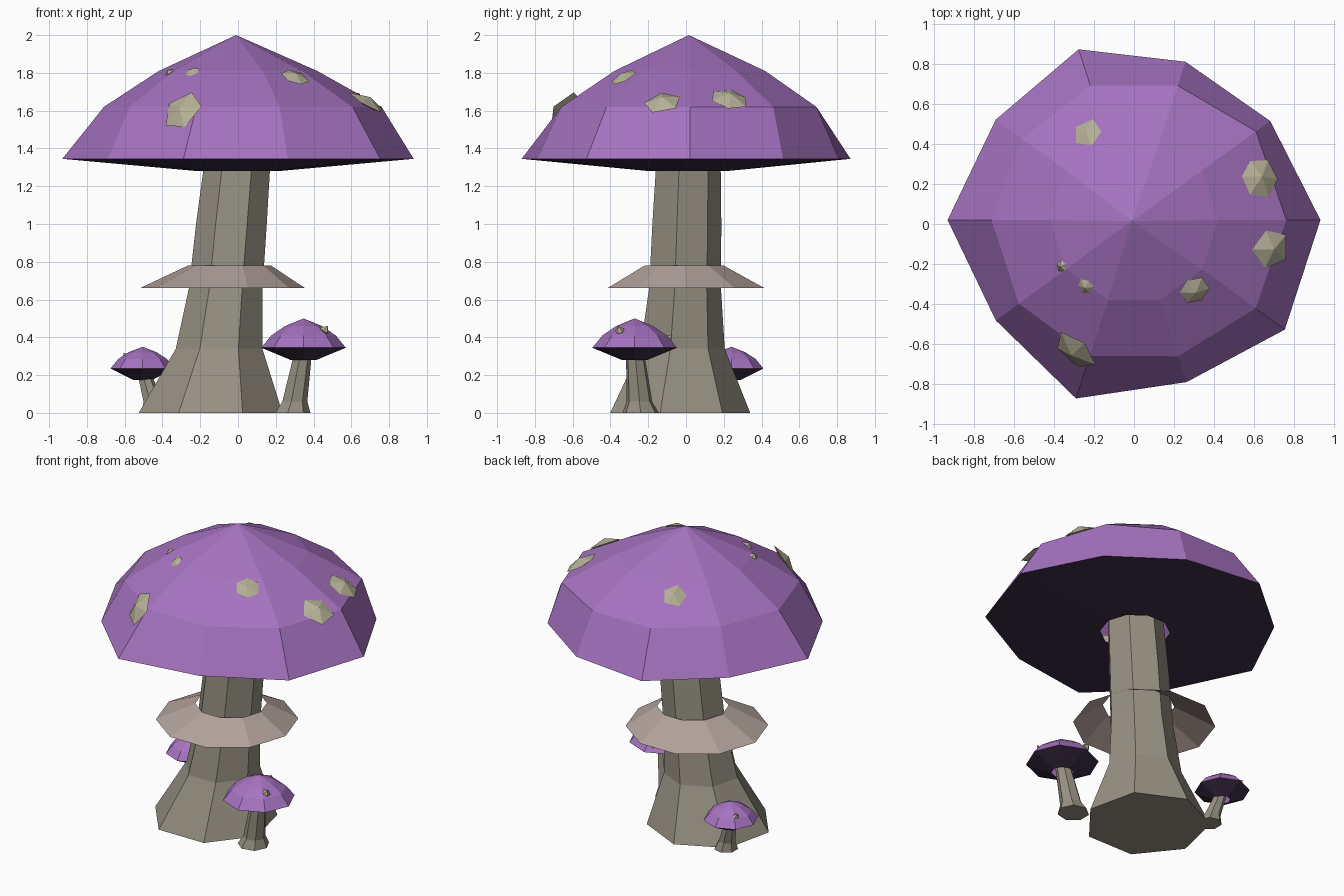
import bpy, math, random
from mathutils import Vector
from mathutils.bvhtree import BVHTree

if "Cube" in bpy.data.objects:
    bpy.data.objects.remove(bpy.data.objects["Cube"])

random.seed(4)


def material(name, rgb):
    m = bpy.data.materials.new(name)
    m.diffuse_color = (*rgb, 1)
    m.use_nodes = True
    m.node_tree.nodes["Principled BSDF"].inputs["Base Color"].default_value = m.diffuse_color
    return m


PURPLE = material("cap_purple", (0.38, 0.17, 0.53))
GILL = material("gill_dark", (0.045, 0.027, 0.06))
STEM = material("stem_tan", (0.31, 0.285, 0.225))
SKIRT = material("skirt_pink", (0.45, 0.36, 0.33))
SPOT = material("spot_cream", (0.47, 0.44, 0.31))


def add_mesh(name, verts, faces, mat):
    me = bpy.data.meshes.new(name)
    me.from_pydata(verts, [], faces)
    me.materials.append(mat)
    ob = bpy.data.objects.new(name, me)
    bpy.context.collection.objects.link(ob)
    return ob


def loft(name, rings, n, mat, phase=0.0, bottom=False, top=False, apex=None):
    """Join n-sided rings (x, y, z, radius or list of radii), listed bottom to top."""
    verts, faces = [], []
    for x, y, z, r in rings:
        for k in range(n):
            a = phase + math.tau * k / n
            rad = r[k] if isinstance(r, list) else r
            verts.append((x + rad * math.cos(a), y + rad * math.sin(a), z))
    for i in range(len(rings) - 1):
        for k in range(n):
            j = (k + 1) % n
            faces.append((i * n + k, i * n + j, (i + 1) * n + j, (i + 1) * n + k))
    last = (len(rings) - 1) * n
    if bottom:
        faces.append(tuple(reversed(range(n))))
    if top:
        faces.append(tuple(range(last, last + n)))
    if apex:
        verts.append(apex)
        faces += [(last + k, last + (k + 1) % n, len(verts) - 1) for k in range(n)]
    return add_mesh(name, verts, faces, mat)


def spot(name, cap, place, size, height, n=5):
    """Faceted wart laid on the cap surface at a given x, y."""
    tree = BVHTree.FromPolygons([v.co for v in cap.data.vertices],
                                [p.vertices for p in cap.data.polygons])
    hit, normal, _, _ = tree.ray_cast(Vector((*place, 3)), Vector((0, 0, -1)))
    rot = normal.to_track_quat('Z', 'Y')
    turn = random.random() * math.tau
    verts = []
    for k in range(n):
        a = turn + math.tau * k / n
        r = size * random.uniform(0.92, 1.1)
        verts.append(hit + rot @ Vector((r * math.cos(a), r * math.sin(a), height * 0.15)))
    verts += [hit + rot @ Vector((0, 0, height)), hit - normal * height * 0.4]
    faces = [(k, (k + 1) % n, n) for k in range(n)]
    faces += [((k + 1) % n, k, n + 1) for k in range(n)]
    add_mesh(name, verts, faces, SPOT)


# Main cap, with slightly uneven rim
rim = [.93, .84, .83, .895, .852, .93, .852, .936, .85, .93]
mid = [.76, .752, .705, .705, .69, .71, .71, .712, .715, .75]
big_cap = loft("main_cap", [(0, .02, 1.345, rim), (0, .02, 1.62, mid), (0, .02, 1.81, .42)],
               10, PURPLE, apex=(-.01, .015, 2.0))
loft("main_gills", [(0, .01, 1.28, .215), (0, .02, 1.345, rim)], 10, GILL)

# Main stem, leaning and flared at the foot
loft("main_stem", [(-.145, -.05, 0, .39), (-.10, -.03, .34, .235), (-.065, -.015, .66, .2),
                   (-.035, -.005, 1.0, .192), (0, .005, 1.36, .178)],
     7, STEM, phase=-math.pi / 2 + math.pi / 7, bottom=True, top=True)

# Skirt around the stem
loft("stem_skirt", [(-.082, 0, .66, .438), (-.045, -.01, .78, .22)], 10, SKIRT)

# Spots on the main cap: x, y, size, height
for i, (x, y, s, h) in enumerate([(-.29, -.63, .125, .04), (.30, -.33, .075, .03),
                                  (.68, -.12, .1, .04), (.62, .23, .1, .04),
                                  (-.23, .45, .078, .03), (-.24, -.31, .04, .02),
                                  (-.36, -.21, .03, .02)]):
    spot(f"main_spot_{i + 1}", big_cap, (x, y), s, h, 5 + i % 2)


def small_mushroom(name, x, y, base, r, z_low, z_rim, z_mid, z_top, spots):
    cap = loft(name + "_cap", [(x, y, z_rim, r), (x, y, z_mid, r * .76),
                               (x, y, z_top - (z_top - z_mid) * .45, r * .44)],
               8, PURPLE, apex=(x, y, z_top))
    loft(name + "_gills", [(x, y, z_low, r * .3), (x, y, z_rim, r)], 8, GILL)
    bx, by = base
    t = .2
    loft(name + "_stem", [(bx, by, 0, r * .44), (bx + (x - bx) * t, by + (y - by) * t, .06, r * .31),
                          (x, y, z_rim, r * .21)],
         7, STEM, bottom=True, top=True)
    for i, p in enumerate(spots):
        spot(f"{name}_spot_{i + 1}", cap, p, r * .12, r * .17)


# Two small mushrooms at the foot
small_mushroom("right_mushroom", .347, -.272, (.285, -.24), .224, .28, .345, .41, .5,
               [(.455, -.35), (.31, -.10)])
small_mushroom("left_mushroom", -.505, .24, (-.44, .2), .17, .175, .235, .285, .35,
               [(-.59, .31)])
